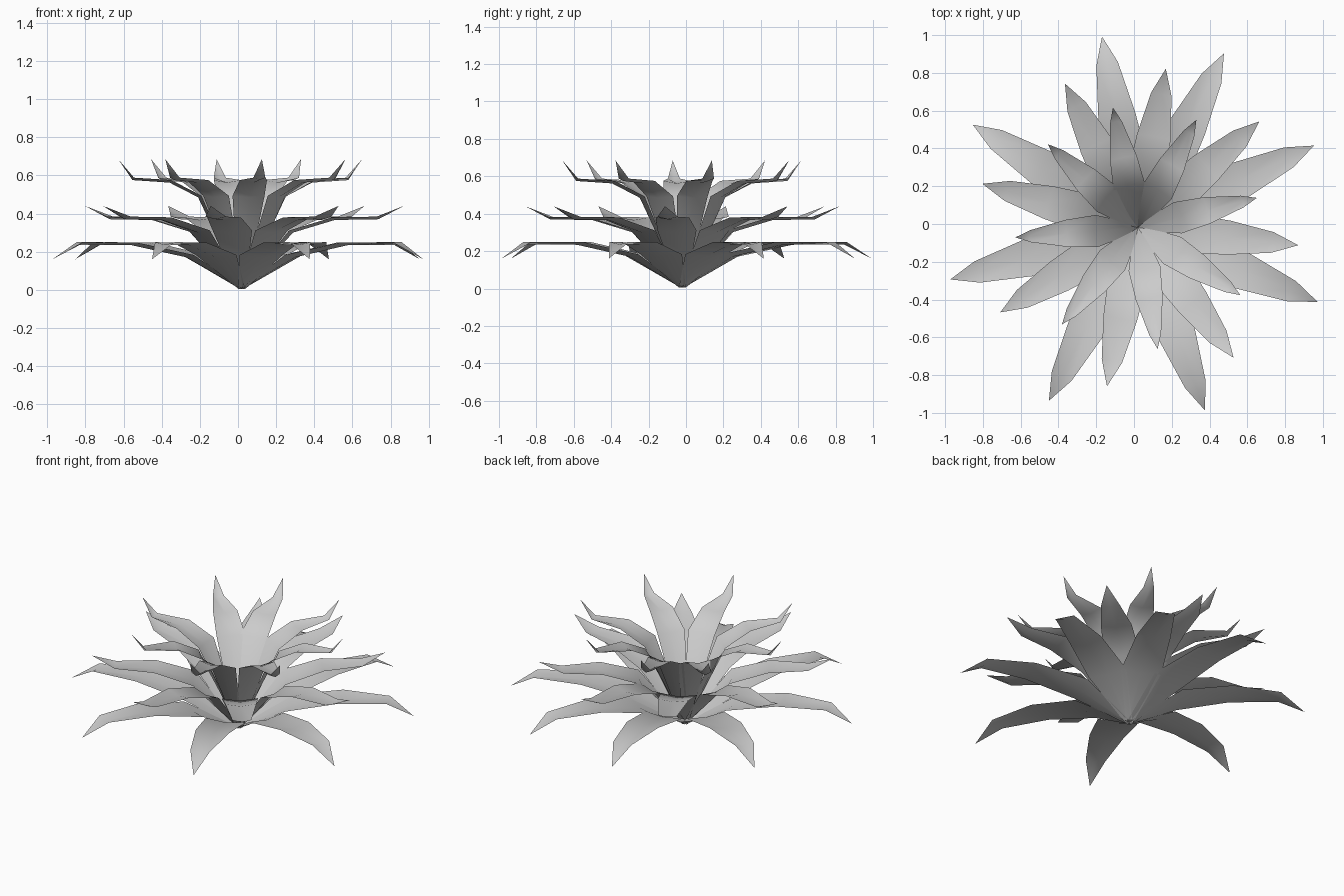
import bpy, bmesh, math
from mathutils import Matrix, Vector

if "Cube" in bpy.data.objects:
    bpy.data.objects.remove(bpy.data.objects["Cube"])

CENTRE = Matrix.Translation((0.02, -0.02, 0.0))
FOLD = 0.014


def leaf(bm, profile, angle):
    """One shallow folded leaf; profile rows are (radius, height, half width)."""
    turn = CENTRE @ Matrix.Rotation(math.radians(angle), 4, 'Z')
    rows = []
    for i, (r, z, w) in enumerate(profile):
        a, b = profile[max(i - 1, 0)], profile[min(i + 1, len(profile) - 1)]
        d = Vector((b[0] - a[0], 0, b[1] - a[1])).normalized()
        lift = Vector((-d.z, 0, d.x)) * (FOLD if 0 < i else 0)
        mid = Vector((r, 0, z))
        if w == 0:
            rows.append([bm.verts.new(turn @ mid)])
        else:
            side = Vector((0, w, 0))
            pts = (mid + lift - side, mid, mid + lift + side)
            rows.append([bm.verts.new(turn @ p) for p in pts])
    for lo, hi in zip(rows, rows[1:]):
        for k in range(2):
            if len(hi) == 1:
                bm.faces.new((lo[k], hi[0], lo[k + 1]))
            else:
                bm.faces.new((lo[k], hi[k], hi[k + 1], lo[k + 1]))


def leaf_ring(name, profile, start, last):
    """Seven evenly stepped leaves plus one that closes the ring."""
    bm = bmesh.new()
    for angle in [start - 47.4 * i for i in range(7)] + [last]:
        leaf(bm, profile, angle)
    bmesh.ops.recalc_face_normals(bm, faces=bm.faces)
    for f in bm.faces:
        f.smooth = True
    # Upper faces point up
    bm.normal_update()
    for f in bm.faces:
        if f.normal.z < 0:
            f.normal_flip()
    mesh = bpy.data.meshes.new(name)
    bm.to_mesh(mesh)
    bm.free()
    obj = bpy.data.objects.new(name, mesh)
    bpy.context.collection.objects.link(obj)
    return obj


# Low drooping leaves
leaf_ring("outer_leaves", [(0, 0.005, 0.02), (0.30, 0.170, 0.12), (0.60, 0.234, 0.10),
                           (0.88, 0.236, 0.058), (1.03, 0.16, 0)], 25, 63.7)
# Middle leaves with lifted tips
leaf_ring("middle_leaves", [(0, 0.005, 0.02), (0.27, 0.300, 0.105), (0.49, 0.366, 0.09),
                            (0.72, 0.370, 0.055), (0.855, 0.44, 0)], 41.2, 80)
# Steep inner leaves with upright tips
leaf_ring("inner_leaves", [(0, 0.005, 0.02), (0.23, 0.485, 0.085), (0.38, 0.562, 0.072),
                           (0.575, 0.575, 0.032), (0.65, 0.685, 0)], 61.5, 101.7)
